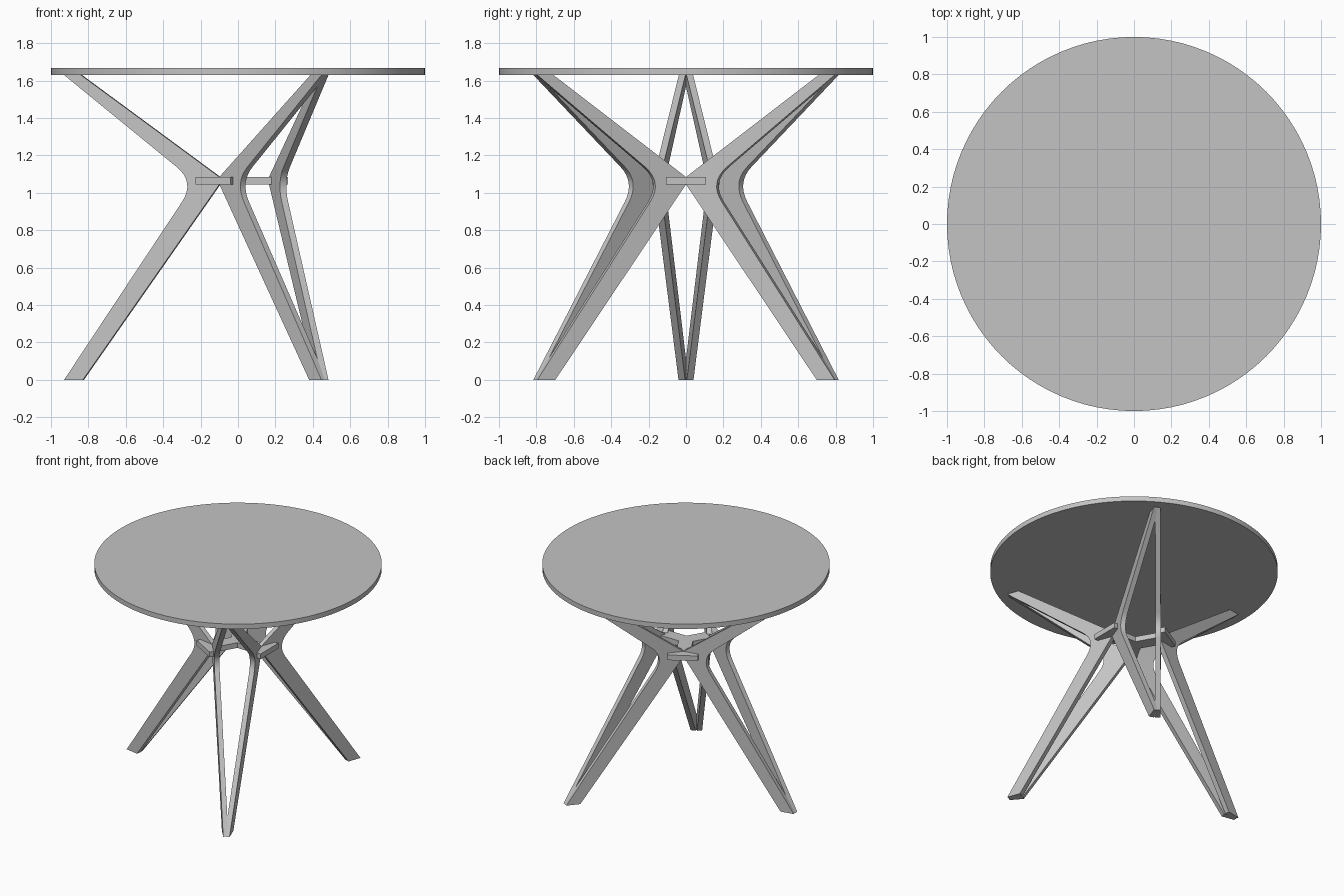
import bpy, bmesh, math
from mathutils import Matrix, Vector

if "Cube" in bpy.data.objects:
    bpy.data.objects.remove(bpy.data.objects["Cube"])

# One grey finish for the whole table
grey = bpy.data.materials.new("warm_grey")
grey.use_nodes = True
GREY = (0.55, 0.55, 0.55, 1)
grey.diffuse_color = GREY
grey.node_tree.nodes["Principled BSDF"].inputs["Base Color"].default_value = GREY

UNDERSIDE, TOP = 1.63, 1.667
HUB_LOW, HUB_HIGH = 1.045, 1.085
SLOPE, THICK = 0.182, 0.036


def add_object(name, bm):
    bmesh.ops.recalc_face_normals(bm, faces=bm.faces)
    mesh = bpy.data.meshes.new(name)
    bm.to_mesh(mesh)
    bm.free()
    mesh.materials.append(grey)
    ob = bpy.data.objects.new(name, mesh)
    bpy.context.collection.objects.link(ob)
    bpy.ops.object.select_all(action="DESELECT")
    ob.select_set(True)
    bpy.context.view_layer.objects.active = ob
    bpy.ops.object.shade_smooth_by_angle(angle=math.radians(25))
    return ob


def prism(bm, points, offset):
    """Extrude a closed outline of 3D points by an offset."""
    face = bm.faces.new([bm.verts.new(p) for p in points])
    new = bmesh.ops.extrude_face_region(bm, geom=[face])["geom"]
    verts = [v for v in new if isinstance(v, bmesh.types.BMVert)]
    bmesh.ops.translate(bm, vec=offset, verts=verts)


def trim(bm, normal):
    """Cut through the table axis, drop the positive side and cap."""
    geom = bm.verts[:] + bm.edges[:] + bm.faces[:]
    cut = bmesh.ops.bisect_plane(bm, geom=geom, plane_co=(0, 0, 0),
                                 plane_no=normal, clear_outer=True)["geom_cut"]
    edges = [e for e in cut if isinstance(e, bmesh.types.BMEdge)]
    bmesh.ops.holes_fill(bm, edges=edges)


def elbow(start, corner, end, steps=8):
    a, b, c = Vector(start), Vector(corner), Vector(end)
    return [a * (1 - t) ** 2 + b * 2 * t * (1 - t) + c * t * t
            for t in (i / steps for i in range(steps + 1))]


# Bent leg outline in x and z: foot, inner tip, top, rounded outer elbow
outline = [(-0.93, 0), (-0.83, 0), (-0.1, HUB_LOW), (-0.082, 1.072),
           (-0.1, HUB_HIGH), (-0.84, UNDERSIDE), (-0.93, UNDERSIDE)]
outline += elbow((-0.33, 1.14), (-0.229, 1.058), (-0.30, 0.951))


def leg_plate(name, angle, side):
    bm = bmesh.new()
    points = [(x, 0.04 + SLOPE * (x + 0.83), z) for x, z in outline]
    prism(bm, points, Vector((SLOPE, -1, 0)).normalized() * THICK)
    # Mitre against the partner plate and the neighbouring leg
    trim(bm, (0, -1, 0))
    trim(bm, (math.sin(math.radians(120)), -math.cos(math.radians(120)), 0))
    bmesh.ops.scale(bm, vec=(1, side, 1), verts=bm.verts)
    bmesh.ops.rotate(bm, matrix=Matrix.Rotation(angle, 3, "Z"), verts=bm.verts)
    add_object(name, bm)


def hub_block(name, angle, near, far, half_width):
    bm = bmesh.new()
    points = [(near, -half_width, HUB_LOW), (far, -half_width, HUB_LOW),
              (far, half_width, HUB_LOW), (near, half_width, HUB_LOW)]
    prism(bm, points, Vector((0, 0, HUB_HIGH - HUB_LOW)))
    bmesh.ops.rotate(bm, matrix=Matrix.Rotation(angle, 3, "Z"), verts=bm.verts)
    add_object(name, bm)


# Three legs of two plates, joined by hub arms and outer straps
for label, turn in (("right", 0), ("front_left", 120), ("back_left", 240)):
    angle = math.radians(turn)
    leg_plate(label + "_leg_plate_a", angle, 1)
    leg_plate(label + "_leg_plate_b", angle, -1)
    hub_block(label + "_hub_arm", angle, 0, 0.21, 0.05)
    hub_block(label + "_hub_strap", angle, 0.205, 0.268, 0.107)

# Round table top
bm = bmesh.new()
bmesh.ops.create_cone(bm, cap_ends=True, segments=96, radius1=1, radius2=1,
                      depth=TOP - UNDERSIDE)
bmesh.ops.translate(bm, vec=(0, 0, (TOP + UNDERSIDE) / 2), verts=bm.verts)
add_object("table_top", bm)
